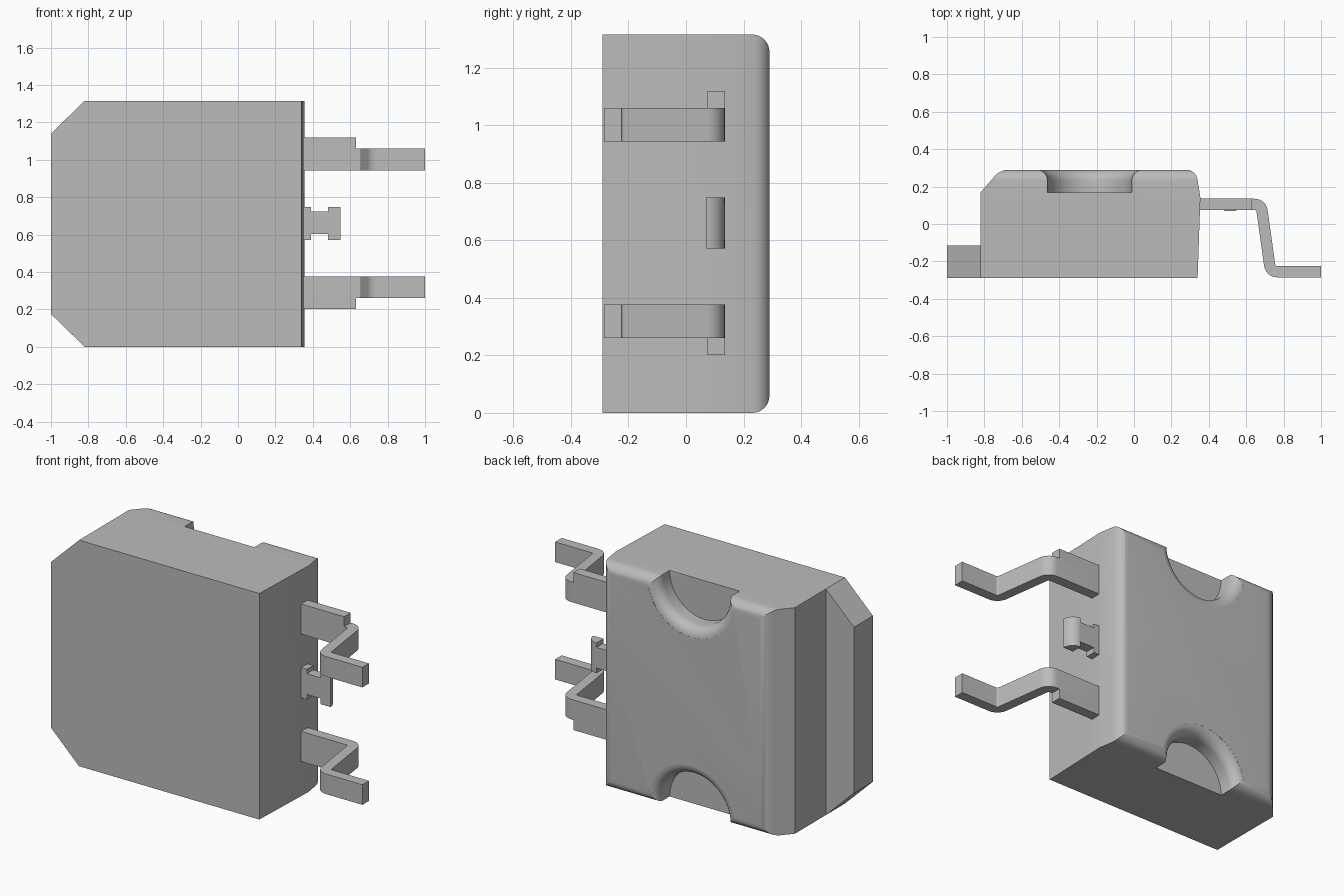
import bpy, bmesh, math
from mathutils import Vector

cube = bpy.data.objects.get("Cube")
if cube:
    bpy.data.objects.remove(cube, do_unlink=True)

grey = bpy.data.materials.new("plain grey")
grey.use_nodes = True
colour = (0.5, 0.5, 0.5, 1)
grey.diffuse_color = colour
grey.node_tree.nodes["Principled BSDF"].inputs["Base Color"].default_value = colour

HEIGHT, BACK, FRONT = 1.315, 0.29, -0.29


def arc(cx, cy, r, start, end, steps=8):
    angles = [math.radians(start + (end - start) * i / steps) for i in range(steps + 1)]
    return [(cx + r * math.cos(a), cy + r * math.sin(a)) for a in angles]


def finish(name, bm):
    bmesh.ops.recalc_face_normals(bm, faces=bm.faces)
    mesh = bpy.data.meshes.new(name)
    bm.to_mesh(mesh)
    bm.free()
    mesh.materials.append(grey)
    obj = bpy.data.objects.new(name, mesh)
    bpy.context.collection.objects.link(obj)
    return obj


def extrude(name, points, axis, low, high):
    """Extrude a closed outline along one axis."""
    place = {"x": lambda p, d: (d, p[0], p[1]),
             "y": lambda p, d: (p[0], d, p[1]),
             "z": lambda p, d: (p[0], p[1], d)}[axis]
    bm = bmesh.new()
    face = bm.faces.new([bm.verts.new(place(p, low)) for p in points])
    side = bmesh.ops.extrude_face_region(bm, geom=[face])
    verts = [v for v in side["geom"] if isinstance(v, bmesh.types.BMVert)]
    bmesh.ops.translate(bm, verts=verts, vec=Vector(place((0, 0), high - low)))
    return finish(name, bm)


def box(name, x, y, z):
    outline = [(x[0], y[0]), (x[1], y[0]), (x[1], y[1]), (x[0], y[1])]
    return extrude(name, outline, "z", *z)


def notch_cutter(z):
    """Round recess with a flared rim, spun about the y axis."""
    profile = [(0, 0.168), (0.225, 0.168)]
    profile += arc(0.285, 0.2295, 0.06, 180, 92) + [(0.285, 0.4), (0, 0.4)]
    bm = bmesh.new()
    verts = [bm.verts.new((r, y, 0)) for r, y in profile]
    edges = [bm.edges.new(pair) for pair in zip(verts, verts[1:])]
    bmesh.ops.spin(bm, geom=verts + edges, cent=(0, 0, 0), axis=(0, 1, 0),
                   angle=math.tau, steps=48)
    bmesh.ops.remove_doubles(bm, verts=bm.verts, dist=0.0001)
    bmesh.ops.translate(bm, verts=bm.verts, vec=(-0.237, 0, z))
    return finish("notch_cutter", bm)


def boolean(obj, cutter, operation):
    mod = obj.modifiers.new(operation, "BOOLEAN")
    mod.operation, mod.object, mod.solver = operation, cutter, "EXACT"
    bpy.context.view_layer.update()
    result = obj.evaluated_get(bpy.context.evaluated_depsgraph_get())
    mesh = bpy.data.meshes.new_from_object(result)
    obj.modifiers.clear()
    obj.data = mesh
    bpy.data.objects.remove(cutter, do_unlink=True)


# Moulded body: plan outline crossed with a side outline rounded at the back
plan = [(-0.82, FRONT), (0.34, FRONT), (0.355, 0.14)]
plan += arc(0.28, 0.23, 0.06, 8, 90) + arc(-0.67, 0.19, 0.1, 90, 135)
plan += [(-0.82, 0.17)]
body = extrude("body", plan, "z", 0, HEIGHT)
side = [(FRONT, HEIGHT), (FRONT, 0)]
side += arc(BACK - 0.06, 0.06, 0.06, -90, 0) + arc(BACK - 0.06, HEIGHT - 0.06, 0.06, 0, 90)
boolean(body, extrude("side_outline", side, "x", -1.2, 1.2), "INTERSECT")
for z in (0, HEIGHT):
    boolean(body, notch_cutter(z), "DIFFERENCE")

# Mounting tab with clipped corners
tab = [(-0.8, 0), (-0.8, HEIGHT), (-0.82, HEIGHT), (-1, 1.14), (-1, 0.175), (-0.82, 0)]
parts = [body, extrude("mounting_tab", tab, "y", FRONT, -0.115)]

# Two bent leads, each with a wider shoulder near the body
bend = [(0.33, 0.135)] + arc(0.645, 0.065, 0.07, 90, 8)
bend += arc(0.765, -0.215, 0.01, 188, 270) + [(1, -0.225), (1, -0.285)]
bend += arc(0.765, -0.215, 0.07, 270, 188) + arc(0.645, 0.065, 0.01, 8, 90)
bend += [(0.33, 0.075)]
for name, lead, shoulder in (("upper", (0.943, 1.06), (1.05, 1.118)),
                             ("lower", (0.26, 0.377), (0.202, 0.27))):
    parts.append(extrude(name + "_lead", bend, "z", *lead))
    parts.append(box(name + "_lead_shoulder", (0.33, 0.63), (0.075, 0.135), shoulder))

# Cropped middle lead with a narrow neck and a curved tip
parts.append(box("middle_lead_root", (0.33, 0.39), (0.075, 0.135), (0.572, 0.748)))
parts.append(box("middle_lead_neck", (0.38, 0.49), (0.075, 0.135), (0.602, 0.722)))
tip = [(0.482, 0.07)] + arc(0.482, 0.07, 0.065, 0, 90)
parts.append(extrude("middle_lead_tip", tip, "z", 0.572, 0.748))

# Smooth the curved faces while keeping hard edges
bpy.ops.object.select_all(action="DESELECT")
for part in parts:
    part.select_set(True)
bpy.context.view_layer.objects.active = body
bpy.ops.object.shade_smooth_by_angle(angle=math.radians(30))
